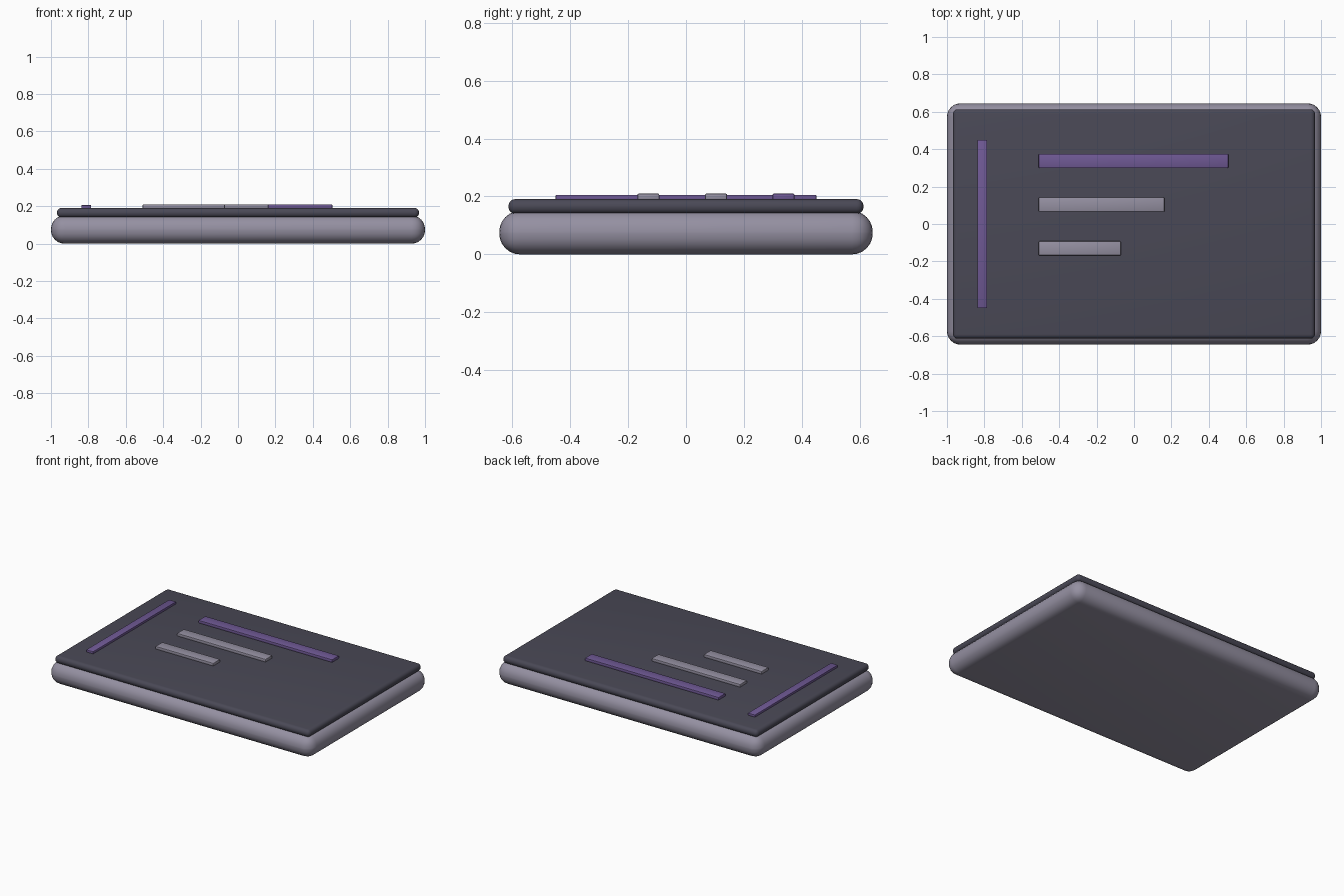
import bpy
import math

cube = bpy.data.objects.get("Cube")
if cube:
    bpy.data.objects.remove(cube, do_unlink=True)


def make_material(name, colour):
    mat = bpy.data.materials.new(name)
    mat.use_nodes = True
    rgba = (*colour, 1.0)
    mat.diffuse_color = rgba
    mat.node_tree.nodes["Principled BSDF"].inputs["Base Color"].default_value = rgba
    return mat


pale_grey = make_material("pale lavender grey", (0.30, 0.28, 0.36))
charcoal = make_material("dark charcoal", (0.068, 0.066, 0.093))
purple = make_material("muted purple", (0.16, 0.10, 0.30))


def rounded_box(name, xs, ys, zs, radius, segments, mat):
    """Box spanning the given ranges, with rounded edges."""
    ranges = (xs, ys, zs)
    bpy.ops.mesh.primitive_cube_add(size=1, location=[sum(r) / 2 for r in ranges])
    obj = bpy.context.object
    obj.name = name
    obj.scale = [r[1] - r[0] for r in ranges]
    bpy.ops.object.transform_apply(location=False, rotation=False, scale=True)
    obj.data.materials.append(mat)
    bevel = obj.modifiers.new("rounded edges", "BEVEL")
    bevel.width = radius
    bevel.segments = segments
    bpy.ops.object.modifier_apply(modifier=bevel.name)
    bpy.ops.object.shade_smooth_by_angle(angle=math.radians(35))
    return obj


# Thick rounded slab and the thinner panel set into its top
rounded_box("base_slab", (-1, 1), (-0.645, 0.645), (0, 0.15), 0.072, 6, pale_grey)
rounded_box("top_panel", (-0.968, 0.968), (-0.613, 0.613), (0.14, 0.191), 0.024, 5, charcoal)

# Upright strip along the left of the panel
rounded_box("side_strip", (-0.838, -0.785), (-0.45, 0.45), (0.188, 0.206), 0.003, 2, purple)

# Three bars sharing a left edge
for name, right, y, mat in (
    ("title_bar", 0.505, 0.337, purple),
    ("middle_bar", 0.163, 0.104, pale_grey),
    ("lower_bar", -0.07, -0.13, pale_grey),
):
    rounded_box(name, (-0.51, right), (y - 0.038, y + 0.038), (0.188, 0.21), 0.005, 2, mat)
